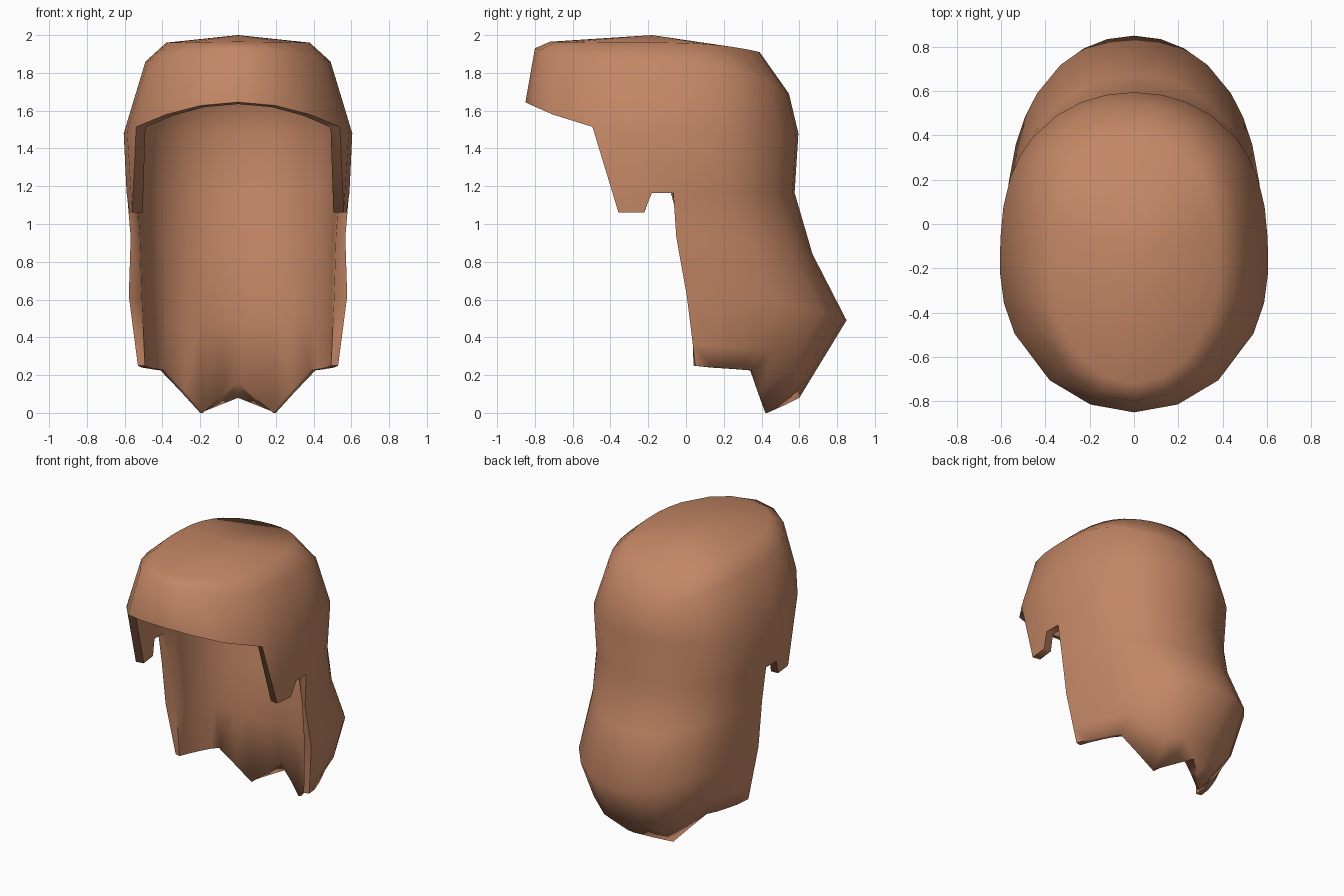
import bpy, math

if "Cube" in bpy.data.objects:
    bpy.data.objects.remove(bpy.data.objects["Cube"])

hair_mat = bpy.data.materials.new("warm brown hair")
hair_mat.diffuse_color = (0.55, 0.24, 0.13, 1)
hair_mat.use_nodes = True
hair_mat.node_tree.nodes["Principled BSDF"].inputs["Base Color"].default_value = hair_mat.diffuse_color

# Column angles from the front (0) round the side to the back (180)
cols = [0, 19, 39, 63, 76, 88, 90.3, 94.6, 103, 113, 122, 131, 145, 157, 168, 180]
LAST = len(cols) - 1
SIDE, BACK = 4, 7      # first sideburn and back-hair columns

verts, faces = [], []


def add(co):
    verts.append(tuple(co))
    return len(verts) - 1


def ring(w, front, back, zf, zs, zb, yc=-0.2, first=0):
    """Half egg-shaped ring; returns {column: vertex index}."""
    out = {}
    for i, a in enumerate(cols):
        if i >= first:
            c, s = math.cos(math.radians(a)), math.sin(math.radians(a))
            y = yc + c * (front - yc) if c >= 0 else yc + (back - yc) * abs(c) ** 0.7
            zend = zf if c >= 0 else zb
            out[i] = add((w * s if 0 < a < 180 else 0, y, zs + (zend - zs) * c * c))
    return out


def face(idx, inside=False):
    faces.append(tuple(reversed(idx)) if inside else tuple(idx))


def bridge(top, bottom, inside=False):
    for i in bottom:
        if i + 1 in bottom:
            face((top[i], bottom[i], bottom[i + 1], top[i + 1]), inside)


def cap(top_z, a, b, c, d, burn_x, inside):
    """Crown, fringe and sideburns of one layer."""
    pole = add((0, -0.18, top_z))
    for i in range(LAST):
        face((pole, a[i], a[i + 1]), inside)
    for i in (SIDE, SIDE + 1):      # sideburns hang below the notch
        verts[d[i]] = (burn_x + 0.015 * (i - SIDE), verts[d[i]][1], 1.06)
    bridge(a, b, inside)
    bridge(b, c, inside)
    bridge(c, d, inside)
    face((c[SIDE - 1], d[SIDE], c[SIDE]), inside)


# Outer layer: crown, fringe, sideburns
a = ring(0.38, -0.72, 0.39, 1.965, 1.96, 1.91)
b = ring(0.49, -0.80, 0.545, 1.93, 1.86, 1.69)
c = ring(0.605, -0.85, 0.595, 1.645, 1.48, 1.48)
d = ring(0.59, -0.85, 0.575, 1.06, 1.165, 1.165, first=SIDE)
cap(2.0, a, b, c, d, 0.56, False)

# Outer back hair, bulging out and tucking in to a zigzag hem
e = ring(0.57, 0, 0.67, 0, 0.93, 0.84, first=BACK)
f = ring(0.58, 0, 0.85, 0, 0.62, 0.49, yc=-0.17, first=BACK)
hem = [(0.53, 0.05, 0.25), (0.51, 0.14, 0.24), (0.48, 0.22, 0.235), (0.45, 0.29, 0.23),
       (0.41, 0.35, 0.225), (0.3, 0.39, 0.11), (0.2, 0.43, 0.0), (0.1, 0.52, 0.04), (0, 0.6, 0.08)]
push = [0, 0, 0, 0.01, 0.04, 0.08, 0.07, 0.03, 0]
h, g = {}, {}
for n, p in enumerate(hem):
    i = BACK + n
    q = [u * 0.3 + v * 0.7 for u, v in zip(verts[f[i]], p)]
    h[i] = add((q[0] * (1 + push[n]), q[1] + push[n], q[2]))
    g[i] = add(p)
for top, bottom in ((d, e), (e, f), (f, h), (h, g)):
    bridge(top, bottom)

# Inner layer, following the head and neck
ai = ring(0.35, -0.67, 0.35, 1.91, 1.91, 1.86)
bi = ring(0.45, -0.76, 0.50, 1.88, 1.81, 1.65)
ci = ring(0.55, -0.81, 0.545, 1.635, 1.48, 1.48)
di = ring(0.535, -0.81, 0.50, 1.06, 1.165, 1.165, first=SIDE)
cap(1.95, ai, bi, ci, di, 0.505, True)
ei = ring(0.52, 0, 0.44, 0, 0.93, 0.84, yc=-0.11, first=BACK)
fi = ring(0.51, 0, 0.40, 0, 0.60, 0.49, yc=-0.05, first=BACK)
gi = {BACK + n: add((x * 0.93, y - 0.01, z)) for n, (x, y, z) in enumerate(hem)}
verts[gi[LAST - 1]] = (0.09, 0.46, 0.08)
verts[gi[LAST]] = (0, 0.48, 0.16)
for top, bottom in ((di, ei), (ei, fi), (fi, gi)):
    bridge(top, bottom, True)

# Rim joining the layers: fringe, sideburn, notch, front edge of back hair, hem
rim_out = [c[i] for i in range(SIDE)] + [d[i] for i in range(SIDE, BACK + 1)]
rim_in = [ci[i] for i in range(SIDE)] + [di[i] for i in range(SIDE, BACK + 1)]
rim_out += [e[BACK], f[BACK], h[BACK]] + [g[i] for i in g]
rim_in += [ei[BACK], fi[BACK], fi[BACK]] + [gi[i] for i in gi]
for k in range(len(rim_out) - 1):
    quad = (rim_out[k], rim_in[k], rim_in[k + 1], rim_out[k + 1])
    face(list(dict.fromkeys(quad)))

mesh = bpy.data.meshes.new("hair")
mesh.from_pydata(verts, [], faces)
mesh.materials.append(hair_mat)
hair = bpy.data.objects.new("hair", mesh)
bpy.context.collection.objects.link(hair)

# Mirror to the other side and smooth
hair.modifiers.new("mirror", 'MIRROR')
bpy.context.view_layer.objects.active = hair
hair.select_set(True)
bpy.ops.object.modifier_apply(modifier="mirror")
bpy.ops.object.shade_smooth_by_angle(angle=math.radians(80))
